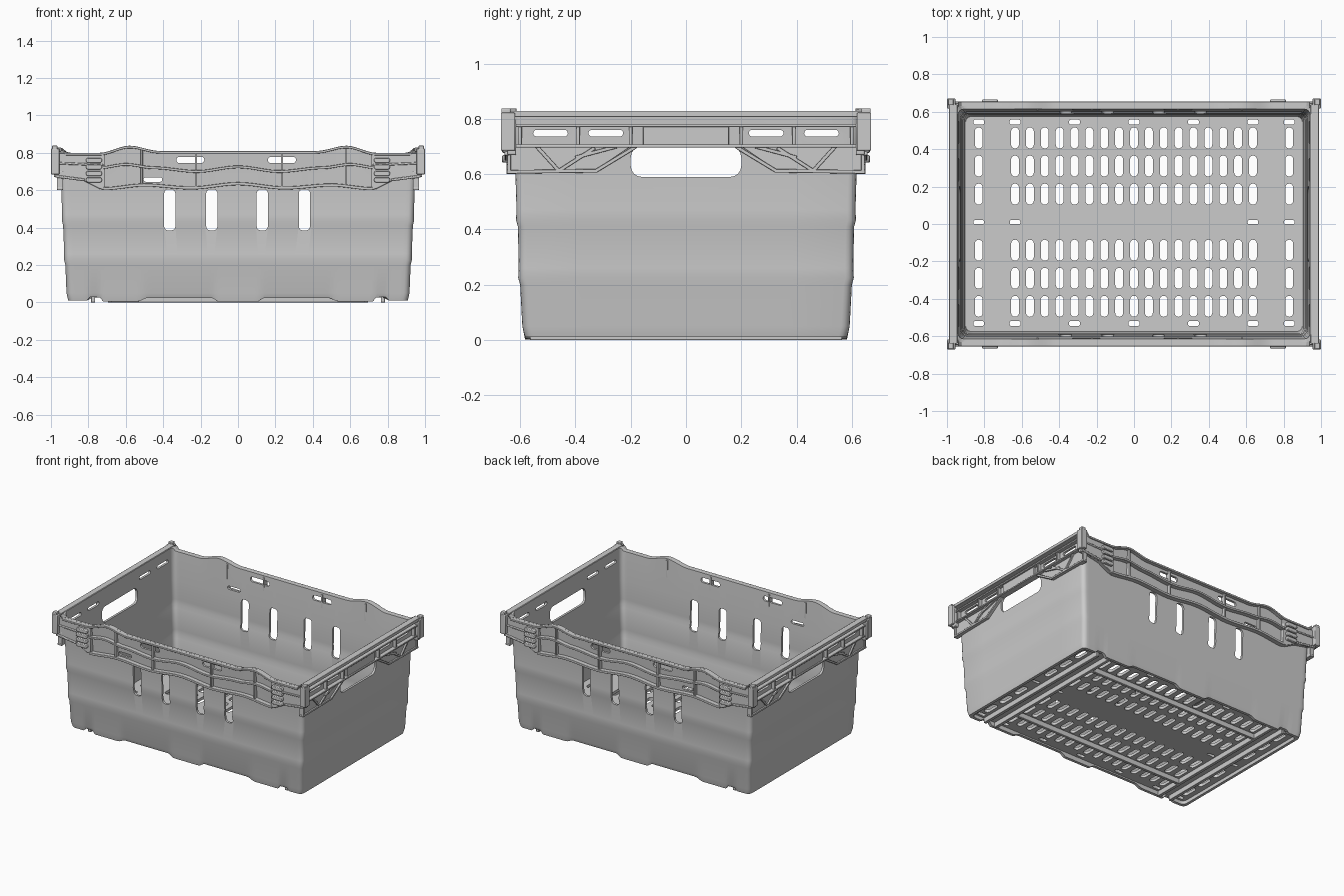
import bpy, bmesh, math

if "Cube" in bpy.data.objects:
    bpy.data.objects.remove(bpy.data.objects["Cube"])


def curve(pts):
    """Smooth even function of x through a few (x, z) points."""
    def f(x):
        x = abs(x)
        for (x0, z0), (x1, z1) in zip(pts, pts[1:]):
            if x <= x1:
                t = max(0, (x - x0) / (x1 - x0))
                return z0 + (z1 - z0) * t * t * (3 - 2 * t)
        return pts[-1][1]
    return f


top = curve([(0, .81), (.42, .81), (.58, .838), (.74, .80), (.92, .80), (.94, .825)])
mid = curve([(0, .725), (.22, .70), (.45, .72), (.6, .738), (.74, .72)])
low = curve([(0, .635), (.25, .612), (.5, .628), (.72, .608)])
foot = curve([(0, .002), (.1, .002), (.14, .025), (.48, .025), (.54, .005), (.72, .005),
              (.74, .028), (.79, .028), (.81, .01), (1, .012)])


def prism(bm, pts, axis, a, b):
    """Extrude a 2D outline along an axis from a to b."""
    place = {'x': lambda u, v, d: (d, u, v), 'y': lambda u, v, d: (u, d, v),
             'z': lambda u, v, d: (u, v, d)}[axis]
    A = [bm.verts.new(place(u, v, a)) for u, v in pts]
    B = [bm.verts.new(place(u, v, b)) for u, v in pts]
    n = len(pts)
    bm.faces.new(A)
    bm.faces.new(B[::-1])
    for i in range(n):
        bm.faces.new((A[i], A[(i + 1) % n], B[(i + 1) % n], B[i]))


def box(bm, x0, x1, y0, y1, z0, z1):
    prism(bm, [(x0, y0), (x1, y0), (x1, y1), (x0, y1)], 'z', z0, z1)


def rounded(cx, cy, w, h, r=None, n=4):
    """Rounded rectangle outline; a stadium when r is omitted."""
    r = r or min(w, h) * .49
    out = []
    for k, (sx, sy) in enumerate([(1, 1), (-1, 1), (-1, -1), (1, -1)]):
        for i in range(n + 1):
            a = (k + i / n) * math.pi / 2
            out.append((cx + sx * (w / 2 - r) + r * math.cos(a),
                        cy + sy * (h / 2 - r) + r * math.sin(a)))
    return out


def ribbon(f, x0, x1, t, n=60):
    """Thin band outline following curve f."""
    xs = [x0 + (x1 - x0) * i / n for i in range(n + 1)]
    return [(x, f(x) - t / 2) for x in xs] + [(x, f(x) + t / 2) for x in reversed(xs)]


def bar(p, q, t):
    """Straight bar outline from p to q."""
    dx, dy = q[0] - p[0], q[1] - p[1]
    k = t / 2 / math.hypot(dx, dy)
    nx, ny = -dy * k, dx * k
    return [(p[0] - nx, p[1] - ny), (q[0] - nx, q[1] - ny),
            (q[0] + nx, q[1] + ny), (p[0] + nx, p[1] + ny)]


def finish(bm, name, mirror=(), bevel=0):
    bmesh.ops.recalc_face_normals(bm, faces=bm.faces)
    me = bpy.data.meshes.new(name)
    bm.to_mesh(me)
    bm.free()
    ob = bpy.data.objects.new(name, me)
    bpy.context.collection.objects.link(ob)
    if mirror:
        m = ob.modifiers.new("mirror", 'MIRROR')
        m.use_axis = [a in mirror for a in 'xyz']
        m.use_mirror_merge = False
    if bevel:
        b = ob.modifiers.new("bevel", 'BEVEL')
        b.width, b.segments, b.limit_method = bevel, 2, 'ANGLE'
        b.angle_limit = math.radians(40)
    return ob


def smooth(ob):
    bpy.ops.object.select_all(action='DESELECT')
    ob.select_set(True)
    bpy.context.view_layer.objects.active = ob
    bpy.ops.object.shade_smooth_by_angle(angle=math.radians(35))


# Tub: stacked rounded rings, under the floor -> outside -> lip -> inside -> floor
def ring(bm, z, hx, hy):
    c = rounded(0, 0, hx * 2, hy * 2, .03)
    pts = []
    for i, p in enumerate(c):
        q = c[(i + 1) % len(c)]
        n = 100 if abs(p[0] - q[0]) > .5 else 6 if abs(p[1] - q[1]) > .5 else 1
        pts += [(p[0] + (q[0] - p[0]) * k / n, p[1] + (q[1] - p[1]) * k / n) for k in range(n)]
    return [bm.verts.new((x, y, z(x) if callable(z) else z)) for x, y in pts]


walls = [(.05, .917, .592), (.2, .923, .6), (.225, .929, .607), (.26, .929, .605),
         (.41, .935, .608), (.435, .941, .615), (.47, .94, .613), (.6, .945, .617), (.74, .952, .625)]
th = .016
rows = [(.035, .888, .562), (foot, .888, .562), (foot, .908, .582)] + walls
rows += [(top, .957, .63), (top, .957 - th, .63 - th)]
rows += [(z, x - th, y - th) for z, x, y in walls[:0:-1]] + [(.055, .90, .575)]
bm = bmesh.new()
rings = [ring(bm, *r) for r in rows]
for a, b in zip(rings, rings[1:]):
    for i in range(len(a)):
        j = (i + 1) % len(a)
        bm.faces.new((a[i], a[j], b[j], b[i]))
bm.faces.new(rings[0])
bm.faces.new(rings[-1][::-1])
tub = finish(bm, "crate_tub")

# Openings cut through floor and walls
bm = bmesh.new()
columns = [-.83, .83] + [-.636 + .0795 * i for i in range(17)]
for x in columns:
    for dy in (-.45, -.3, -.15, .15, .3, .45):
        prism(bm, rounded(x, .01 + dy, .042, .112), 'z', -.05, .1)
for x in (-.83, -.636, -.318, 0, .318, .636, .83):
    for y in (-.532, .545):
        prism(bm, rounded(x, y, .058, .026, .01), 'z', -.05, .1)
for x in (-.83, -.636, .636, .83):
    prism(bm, rounded(x, .01, .056, .022, .008), 'z', -.05, .1)
for s in (-1, 1):
    for x in (-.365, -.14, .13, .355):
        prism(bm, rounded(x, .495, .06, .22, .022), 'y', s * .5, s * .8)
    for x in (-.255, .235):
        prism(bm, rounded(x, .762, .15, .034), 'y', s * .5, s * .8)
    prism(bm, rounded(-.455, .657, .1, .024), 'y', s * .5, s * .8)
    prism(bm, rounded(0, .645, .4, .11, .04), 'x', s * .8, s * 1.1)
    for y in (-.49, -.29, .29, .49):
        prism(bm, rounded(y, .748, .125, .024), 'x', s * .8, s * 1.1)
cutter = finish(bm, "opening_cutter")
cutter.hide_render = True
mod = tub.modifiers.new("openings", 'BOOLEAN')
mod.operation, mod.solver, mod.object = 'DIFFERENCE', 'EXACT', cutter
bpy.context.view_layer.objects.active = tub
bpy.ops.object.modifier_apply(modifier="openings")
bpy.data.objects.remove(cutter)
parts = [tub]

# Wavy flanges and upright ribs along the long sides
bm = bmesh.new()
prism(bm, ribbon(lambda x: top(x) - .007, -.94, .94, .013, 100), 'y', .62, .654)
prism(bm, ribbon(mid, -.72, .72, .014), 'y', .612, .654)
prism(bm, ribbon(low, -.72, .72, .016), 'y', .607, .65)
for x in (-.515, -.225, .235, .577):
    prism(bm, [(x - .006, low(x)), (x + .006, low(x)), (x + .006, top(x) - .01),
               (x - .006, top(x) - .01)], 'y', .607, .645)
parts.append(finish(bm, "long_side_flanges", 'y', .002))

# Corner panels with stacked grip ridges and corner posts
bm = bmesh.new()
prism(bm, [(.71, .602), (.74, .607), (.82, .648), (.92, .668), (.985, .67), (.985, .798), (.71, .798)],
      'y', .615, .646)
prism(bm, bar((.82, .655), (.975, .675), .014), 'y', .64, .656)
prism(bm, bar((.72, .735), (.975, .745), .012), 'y', .64, .654)
for z in (.655, .69, .725, .76):
    prism(bm, rounded(.77, z, .085, .027, .012), 'y', .64, .665)
box(bm, .955, 1.0, .618, .67, .685, .822)
box(bm, .965, .995, .635, .668, .815, .838)
parts.append(finish(bm, "corner_panels", 'xy', .004))

# Rails across the short ends
bm = bmesh.new()
for x0, x1, z0, z1 in ((.945, .988, .806, .828), (.945, .982, .77, .782), (.94, .98, .696, .707)):
    box(bm, x0, x1, -.64, .64, z0, z1)
box(bm, .945, .97, -.155, .155, .70, .775)
for y in (-.6, -.39, -.2, .2, .39, .6):
    box(bm, .945, .976, y - .006, y + .006, .70, .775)
parts.append(finish(bm, "end_rails", 'x', .003))

# Sloped brackets beside the handle openings
bm = bmesh.new()
prism(bm, [(.2, .70), (.33, .612), (.645, .608), (.645, .70)], 'x', .935, .957)
for p, q in (((.18, .70), (.325, .612)), ((.32, .612), (.648, .608)), ((.25, .70), (.40, .66)),
             ((.33, .695), (.46, .612)), ((.54, .70), (.46, .612)), ((.64, .61), (.64, .70))):
    prism(bm, bar(p, q, .013), 'x', .935, .968)
parts.append(finish(bm, "end_brackets", 'xy', .002))

# Bars under the floor
bm = bmesh.new()
for s in (-1, 1):
    for x in (.685, .775):
        box(bm, s * x - .011, s * x + .011, -.565, .565, 0, .04)
    box(bm, -.68, .68, .01 + s * .375 - .01, .01 + s * .375 + .01, 0, .04)
parts.append(finish(bm, "floor_bars", (), .003))

for ob in parts:
    smooth(ob)
